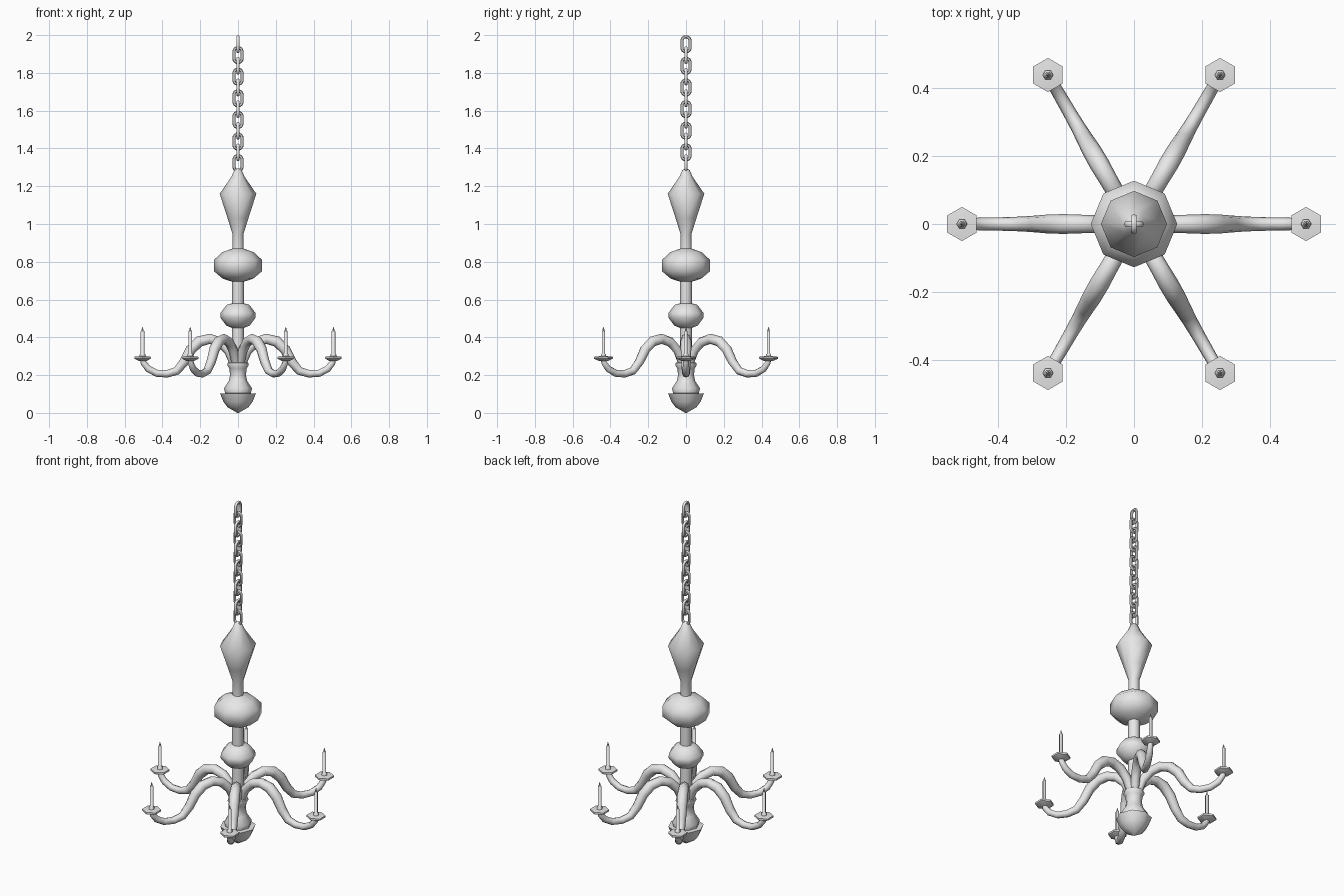
import bpy, bmesh, math
from mathutils import Vector, Matrix

cube = bpy.data.objects.get("Cube")
if cube:
    bpy.data.objects.remove(cube, do_unlink=True)

grey = bpy.data.materials.new("plain_grey")
grey.use_nodes = True
grey.diffuse_color = (0.8, 0.8, 0.8, 1)
grey.node_tree.nodes["Principled BSDF"].inputs["Base Color"].default_value = (0.8, 0.8, 0.8, 1)


def finish(name, bm, matrix=Matrix(), angle=50):
    bmesh.ops.recalc_face_normals(bm, faces=bm.faces)
    mesh = bpy.data.meshes.new(name)
    bm.to_mesh(mesh)
    bm.free()
    mesh.materials.append(grey)
    obj = bpy.data.objects.new(name, mesh)
    bpy.context.collection.objects.link(obj)
    obj.matrix_world = matrix
    bpy.ops.object.select_all(action='DESELECT')
    obj.select_set(True)
    bpy.context.view_layer.objects.active = obj
    bpy.ops.object.shade_smooth_by_angle(angle=math.radians(angle))
    return obj


def skin(bm, rings, closed=False):
    """Bridge successive rings of points, capping open ends."""
    loops = [[bm.verts.new(p) for p in ring] for ring in rings]
    n = len(loops[0])
    pairs = list(zip(loops, loops[1:])) + ([(loops[-1], loops[0])] if closed else [])
    for a, b in pairs:
        for i in range(n):
            j = (i + 1) % n
            bm.faces.new((a[i], a[j], b[j], b[i]))
    if not closed:
        bm.faces.new(loops[0])
        bm.faces.new(loops[-1])


def lathe(name, profile, sides, matrix=Matrix(), turn=0.0, angle=50):
    bm = bmesh.new()
    skin(bm, [[(r * math.cos(turn + math.tau * i / sides),
                r * math.sin(turn + math.tau * i / sides), z)
               for i in range(sides)] for r, z in profile])
    return finish(name, bm, matrix, angle)


def sweep(name, path, radii, sides, matrix=Matrix(), closed=False):
    """Sweep a round section along a path in the local xz plane."""
    pts = [Vector((x, 0, z)) for x, z in path]
    rings = []
    for k, p in enumerate(pts):
        ahead = pts[(k + 1) % len(pts)] if closed else pts[min(k + 1, len(pts) - 1)]
        behind = pts[k - 1] if closed else pts[max(k - 1, 0)]
        t = (ahead - behind).normalized()
        across = Vector((t.z, 0, -t.x))
        ring = []
        for i in range(sides):
            a = math.tau * i / sides
            ring.append(p + radii[k] * (across * math.cos(a) + Vector((0, math.sin(a), 0))))
        rings.append(ring)
    bm = bmesh.new()
    skin(bm, rings, closed)
    return finish(name, bm, matrix, 60)


# Turned central column
lathe("column", [
    (0.004, 0), (0.055, 0.03), (0.078, 0.06), (0.095, 0.103), (0.068, 0.104),
    (0.074, 0.13), (0.048, 0.17), (0.042, 0.2), (0.046, 0.235), (0.056, 0.25), (0.054, 0.265),
    (0.034, 0.27), (0.032, 0.45), (0.062, 0.462), (0.094, 0.505), (0.092, 0.53),
    (0.06, 0.572), (0.032, 0.58), (0.032, 0.695), (0.08, 0.71), (0.127, 0.75),
    (0.127, 0.81), (0.085, 0.85), (0.03, 0.87), (0.03, 0.95), (0.055, 1.03),
    (0.097, 1.16), (0.035, 1.25), (0.02, 1.285), (0.004, 1.295)], 8, angle=60)

# Six arms with drip plates and candles
arm_path = [(0.015, 0.25), (0.05, 0.33), (0.095, 0.375), (0.15, 0.392), (0.205, 0.378),
            (0.25, 0.335), (0.285, 0.27), (0.325, 0.222), (0.375, 0.207), (0.43, 0.21),
            (0.475, 0.233), (0.5, 0.265), (0.505, 0.284)]
arm_radii = [0.024, 0.025, 0.026, 0.027, 0.029, 0.028, 0.025,
             0.022, 0.02, 0.019, 0.018, 0.016, 0.014]
for n in range(6):
    turn = Matrix.Rotation(math.tau * n / 6, 4, 'Z')
    tip = turn @ Matrix.Translation((0.505, 0, 0))
    sweep(f"arm_{n + 1}", arm_path, arm_radii, 8, turn)
    lathe(f"drip_plate_{n + 1}", [(0.022, 0.274), (0.05, 0.287), (0.05, 0.297), (0.022, 0.3)],
          6, tip, math.pi / 6, 30)
    lathe(f"candle_{n + 1}", [(0.016, 0.296), (0.015, 0.31), (0.01, 0.314), (0.01, 0.432), (0.005, 0.435)],
          6, tip, angle=65)
    lathe(f"wick_{n + 1}", [(0.004, 0.43), (0.006, 0.438), (0.001, 0.456)], 5, tip)

# Chain of links turned alternately
half, bend, wire = 0.018, 0.022, 0.0085
link_path = []
for i in range(12):
    a = math.tau * (i + 0.5) / 12
    link_path.append((bend * math.cos(a), bend * math.sin(a) + math.copysign(half, math.sin(a))))
for n in range(12):
    place = Matrix.Translation((0, 0, 1.9515 - 0.0572 * n))
    turn = Matrix.Rotation(math.pi / 2 * ((n + 1) % 2), 4, 'Z')
    sweep(f"chain_link_{n + 1}", link_path, [wire] * 12, 6, place @ turn, closed=True)
